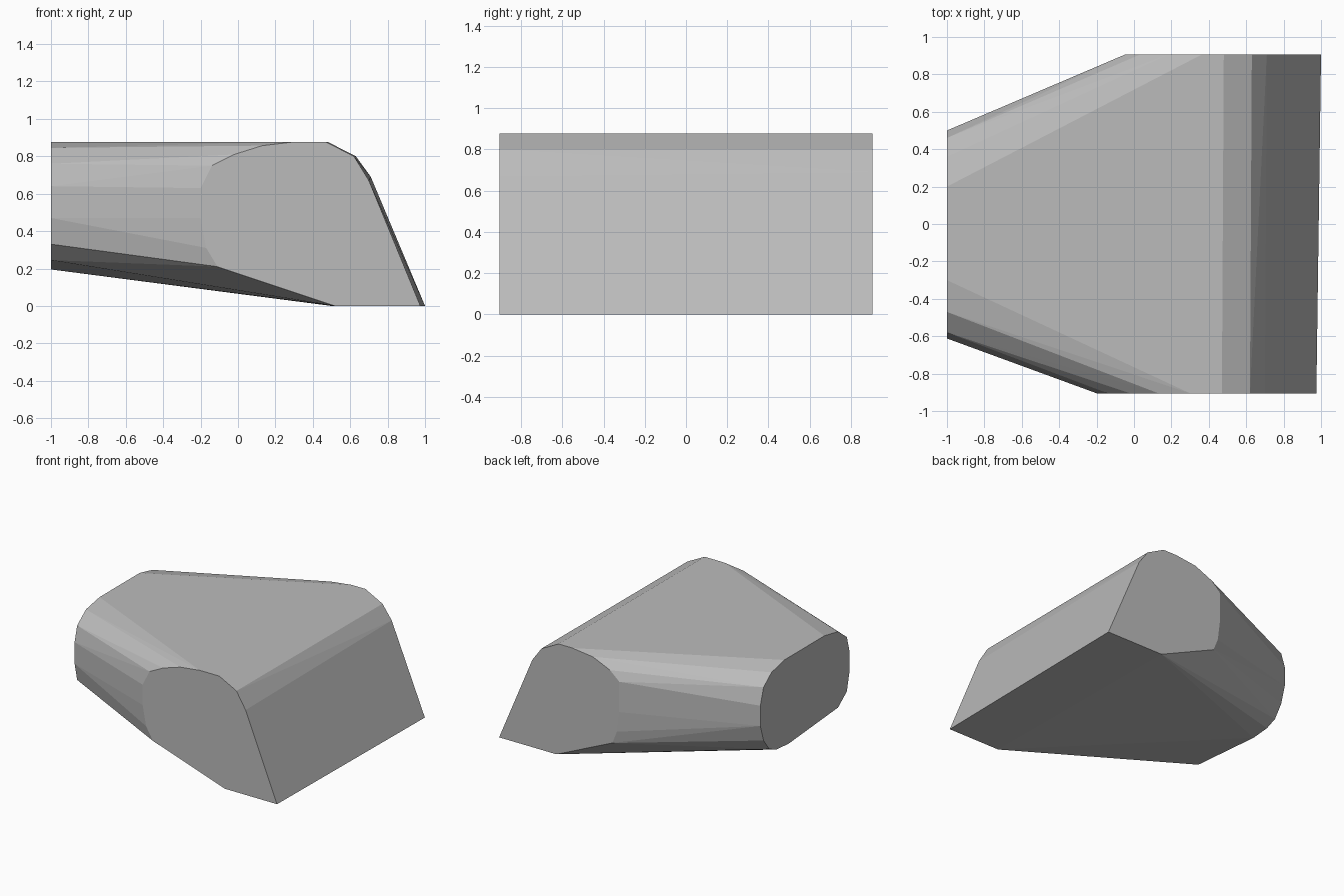
import bpy, bmesh
from math import radians
from mathutils import Vector

cube = bpy.data.objects.get("Cube")
if cube:
    bpy.data.objects.remove(cube, do_unlink=True)

# Plain grey stone colour
grey = bpy.data.materials.new("plain_grey")
grey.use_nodes = True
colour = (0.5, 0.5, 0.5, 1)
grey.diffuse_color = colour
grey.node_tree.nodes["Principled BSDF"].inputs["Base Color"].default_value = colour

HALF = 0.905

# Cut faces: front and back as (x, z), narrow left end as (y, z)
front_face = [(-.14, .75), (-.02, .81), (.13, .857), (.3, .877), (.47, .877), (.62, .8),
              (.7, .67), (.975, 0), (.52, 0), (-.11, .21), (-.17, .31), (-.2, .47), (-.2, .63)]
back_face = [(-.05, .72), (.03, .79), (.18, .855), (.36, .877), (.48, .877), (.63, .8),
             (.71, .69), (1, 0), (.5, 0), (.01, .22), (-.03, .32), (-.05, .48)]
narrow_end = [(-.3, .877), (-.47, .845), (-.58, .76), (-.612, .64), (-.612, .47),
              (-.58, .33), (-.47, .245), (.15, .195), (.3, .208), (.39, .245), (.46, .34),
              (.5, .47), (.5, .63), (.46, .76), (.36, .84), (.2, .877)]

points = [Vector((x, -HALF, z)) for x, z in front_face]
points += [Vector((x, HALF, z)) for x, z in back_face]
points += [Vector((-1, y, z)) for y, z in narrow_end]

# Wrap the three cut faces in one faceted block
bm = bmesh.new()
for p in points:
    bm.verts.new(p)
hull = bmesh.ops.convex_hull(bm, input=bm.verts[:])
spare = {g for g in hull["geom_interior"] + hull["geom_unused"]
         if isinstance(g, bmesh.types.BMVert)}
bmesh.ops.delete(bm, geom=list(spare), context="VERTS")
bmesh.ops.dissolve_limit(bm, angle_limit=radians(0.5), verts=bm.verts[:], edges=bm.edges[:])
bmesh.ops.recalc_face_normals(bm, faces=bm.faces[:])

mesh = bpy.data.meshes.new("faceted_block")
bm.to_mesh(mesh)
bm.free()
mesh.materials.append(grey)
block = bpy.data.objects.new("faceted_block", mesh)
bpy.context.collection.objects.link(block)
